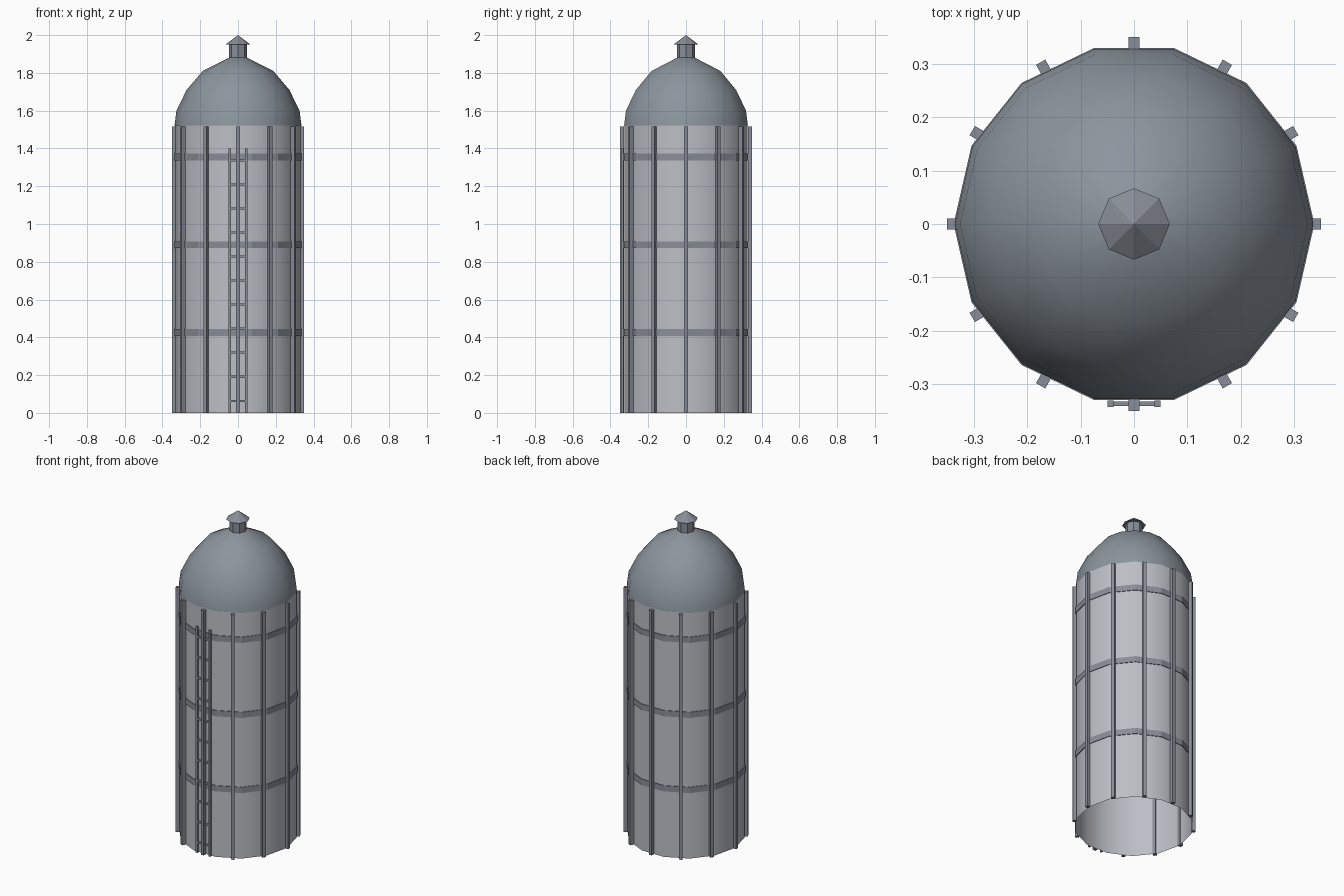
import bpy, bmesh, math
from mathutils import Matrix, Vector

if "Cube" in bpy.data.objects:
    bpy.data.objects.remove(bpy.data.objects["Cube"])

SIDES = 14


def material(name, rgb):
    m = bpy.data.materials.new(name)
    m.diffuse_color = (*rgb, 1)
    m.use_nodes = True
    m.node_tree.nodes["Principled BSDF"].inputs["Base Color"].default_value = m.diffuse_color
    return m


wall_grey = material("wall_grey", (0.50, 0.52, 0.56))
dome_grey = material("dome_grey", (0.26, 0.30, 0.34))
trim_grey = material("trim_grey", (0.25, 0.27, 0.31))


def finish(bm, name, mat, smooth=False):
    bmesh.ops.recalc_face_normals(bm, faces=bm.faces)
    me = bpy.data.meshes.new(name)
    bm.to_mesh(me)
    bm.free()
    ob = bpy.data.objects.new(name, me)
    bpy.context.collection.objects.link(ob)
    me.materials.append(mat)
    if smooth:
        bpy.ops.object.select_all(action='DESELECT')
        ob.select_set(True)
        bpy.context.view_layer.objects.active = ob
        bpy.ops.object.shade_smooth_by_angle(angle=math.radians(35))
    return ob


def lathe(name, profile, mat, sides=SIDES, smooth=False, closed=False):
    bm = bmesh.new()
    vs = [bm.verts.new((r, 0, z)) for r, z in profile]
    pairs = list(zip(vs, vs[1:])) + ([(vs[-1], vs[0])] if closed else [])
    es = [bm.edges.new(p) for p in pairs]
    bmesh.ops.spin(bm, geom=vs + es, cent=(0, 0, 0), axis=(0, 0, 1),
                   angle=math.tau, steps=sides, use_merge=True)
    bmesh.ops.remove_doubles(bm, verts=bm.verts, dist=1e-5)
    return finish(bm, name, mat, smooth)


def box(name, size, centre, mat, turn=0.0):
    bm = bmesh.new()
    m = Matrix.Rotation(turn, 4, 'Z') @ Matrix.Translation(Vector(centre)) @ Matrix.Diagonal((*size, 1))
    bmesh.ops.create_cube(bm, size=1, matrix=m)
    return finish(bm, name, mat)


# Open tube wall and domed roof
lathe("silo_wall", [(0.334, 0), (0.334, 1.525)], wall_grey, smooth=True)
lathe("dome_roof", [(0.336, 1.522), (0.326, 1.60), (0.272, 1.71), (0.187, 1.81),
                    (0.045, 1.882), (0, 1.888)], dome_grey, smooth=True)

# Hoops around the wall
for i in range(3):
    z = 0.425 + 0.465 * i
    lathe(f"hoop_{i + 1}", [(0.330, z - 0.018), (0.338, z - 0.018),
                            (0.338, z + 0.018), (0.330, z + 0.018)],
          trim_grey, closed=True)

# Vertical ribs
for i in range(12):
    box(f"rib_{i + 1}", (0.022, 0.02, 1.515), (0.339, 0, 0.7575), trim_grey, i * math.tau / 12)

# Roof vent with pointed cap
lathe("vent_neck", [(0.048, 1.87), (0.048, 1.955)], trim_grey, sides=8)
lathe("vent_cap", [(0, 1.95), (0.067, 1.95), (0, 2.0)], trim_grey, sides=8)

# Front ladder
for side, x in (("left", -0.044), ("right", 0.044)):
    box(f"ladder_rail_{side}", (0.012, 0.012, 1.4), (x, -0.337, 0.7), trim_grey)
for i in range(11):
    box(f"ladder_rung_{i + 1}", (0.088, 0.008, 0.011), (0, -0.337, 0.064 + 0.1273 * i), trim_grey)
